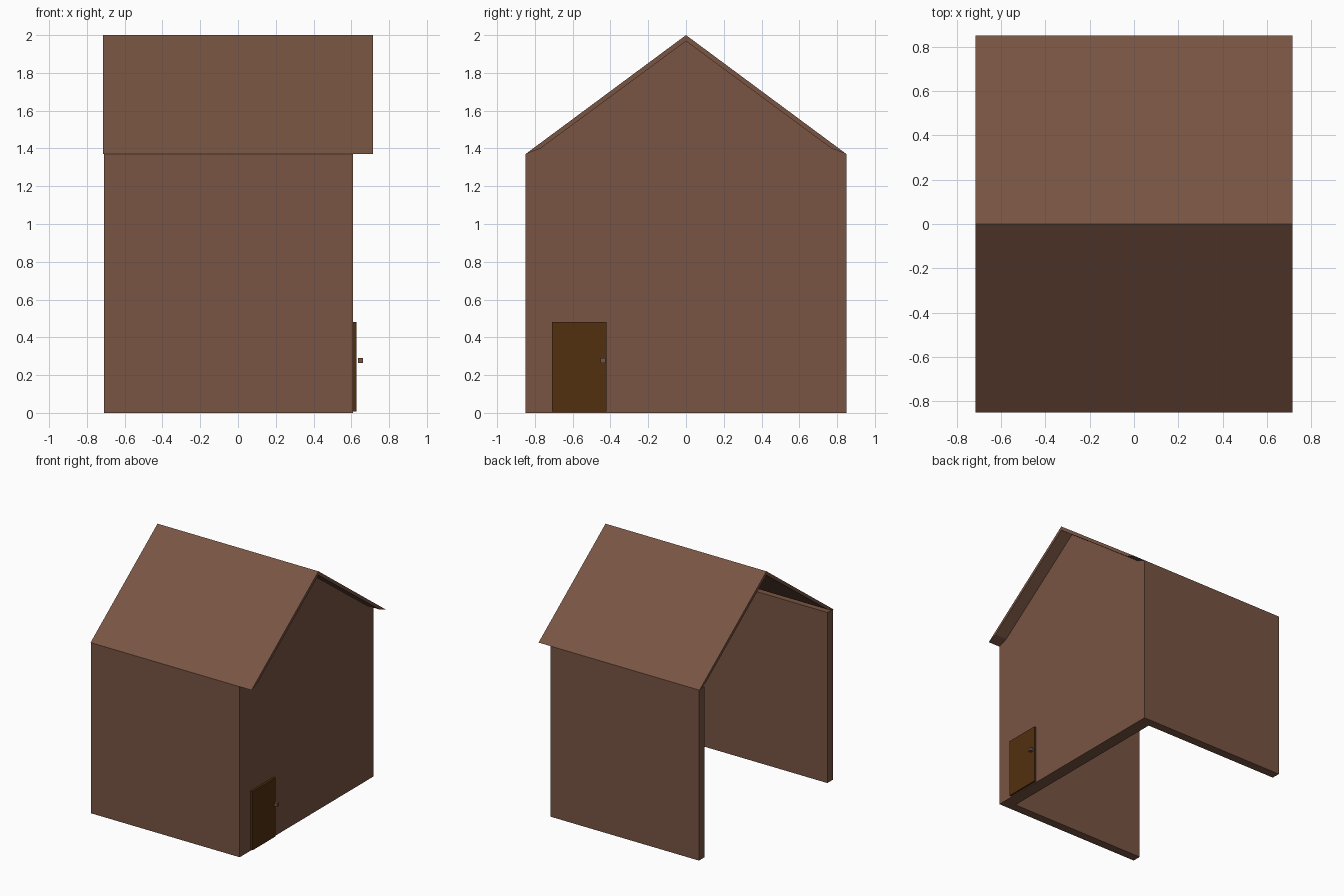
import bpy, bmesh

if "Cube" in bpy.data.objects:
    bpy.data.objects.remove(bpy.data.objects["Cube"])


def material(name, rgb):
    m = bpy.data.materials.new(name)
    m.diffuse_color = (*rgb, 1)
    m.use_nodes = True
    m.node_tree.nodes["Principled BSDF"].inputs["Base Color"].default_value = m.diffuse_color
    return m


BROWN = material("house brown", (0.188, 0.089, 0.056))
DOOR = material("dark door wood", (0.085, 0.030, 0.005))


def extrude_x(name, profile, x0, x1, mat):
    """Extrude a closed (y, z) profile along x."""
    bm = bmesh.new()
    a = [bm.verts.new((x0, y, z)) for y, z in profile]
    b = [bm.verts.new((x1, y, z)) for y, z in profile]
    bm.faces.new(a)
    bm.faces.new(b)
    n = len(a)
    for i in range(n):
        j = (i + 1) % n
        bm.faces.new((a[i], a[j], b[j], b[i]))
    bmesh.ops.recalc_face_normals(bm, faces=bm.faces)
    me = bpy.data.meshes.new(name)
    bm.to_mesh(me)
    bm.free()
    me.materials.append(mat)
    ob = bpy.data.objects.new(name, me)
    bpy.context.collection.objects.link(ob)
    return ob


def rect(y0, y1, z0, z1):
    return [(y0, z0), (y1, z0), (y1, z1), (y0, z1)]


W, EAVE, RIDGE, T = 0.85, 1.37, 2.0, 0.07

# side walls; the -x end of the house stays open
extrude_x("front_wall", rect(-W, -W + T, 0, EAVE), -0.71, 0.51, BROWN)
extrude_x("back_wall", rect(W - T, W, 0, EAVE), -0.71, 0.51, BROWN)

# gable wall with the door, fitted under the roof
extrude_x("gable_wall", [(-W, 0), (W, 0), (W, EAVE), (0.77, 1.40),
                         (0, 1.968), (-0.77, 1.40), (-W, EAVE)],
          0.51, 0.61, BROWN)

# thin folded roof, overhanging the gable wall
extrude_x("roof", [(-W, EAVE), (0, RIDGE), (W, EAVE), (0.77, 1.40),
                   (0, 1.968), (-0.77, 1.40)], -0.715, 0.715, BROWN)

# door and its knob
extrude_x("door", rect(-0.71, -0.42, 0.007, 0.48), 0.605, 0.627, DOOR)
extrude_x("door_knob", rect(-0.453, -0.427, 0.265, 0.291), 0.635, 0.662, BROWN)
